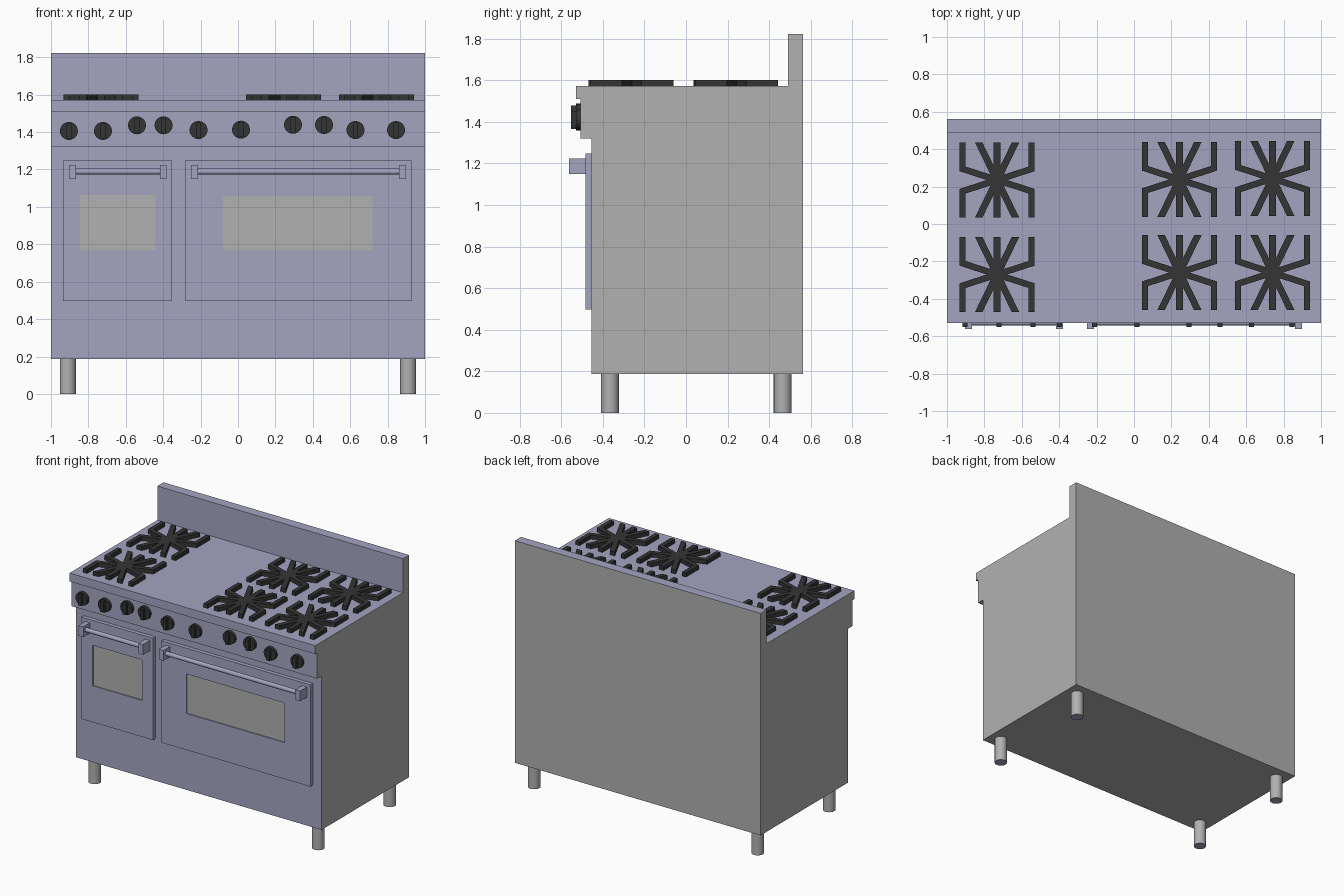
import bpy, bmesh, math
from mathutils import Matrix, Vector

if "Cube" in bpy.data.objects:
    bpy.data.objects.remove(bpy.data.objects["Cube"])


def material(name, rgb):
    m = bpy.data.materials.new(name)
    m.diffuse_color = (*rgb, 1)
    m.use_nodes = True
    m.node_tree.nodes["Principled BSDF"].inputs["Base Color"].default_value = m.diffuse_color
    return m


STEEL = material("blue_steel", (0.37, 0.375, 0.53))
GREY = material("grey_panel", (0.44, 0.44, 0.44))
BLACK = material("black_iron", (0.035, 0.035, 0.035))


def finish(bm, name, mats, smooth=False):
    bmesh.ops.recalc_face_normals(bm, faces=bm.faces)
    me = bpy.data.meshes.new(name)
    bm.to_mesh(me)
    bm.free()
    for m in mats:
        me.materials.append(m)
    if smooth:
        me.shade_smooth()
        me.set_sharp_from_angle(angle=math.radians(35))
    ob = bpy.data.objects.new(name, me)
    bpy.context.collection.objects.link(ob)
    return ob


def prism(bm, points, offset):
    """Extrude a closed outline of 3D points along offset."""
    face = bm.faces.new([bm.verts.new(p) for p in points])
    new = bmesh.ops.extrude_face_region(bm, geom=[face], use_keep_orig=True)["geom"]
    verts = [g for g in new if isinstance(g, bmesh.types.BMVert)]
    bmesh.ops.translate(bm, verts=verts, vec=offset)


def box(bm, x0, x1, y0, y1, z0, z1):
    mat = Matrix.Translation(((x0 + x1) / 2, (y0 + y1) / 2, (z0 + z1) / 2))
    mat = mat @ Matrix.Diagonal((x1 - x0, y1 - y0, z1 - z0, 1))
    bmesh.ops.create_cube(bm, size=1, matrix=mat)


def cylinder(bm, start, end, r, sides=24):
    a, b = Vector(start), Vector(end)
    rot = (b - a).to_track_quat('Z', 'Y').to_matrix().to_4x4()
    bmesh.ops.create_cone(bm, cap_ends=True, segments=sides, radius1=r, radius2=r,
                          depth=(b - a).length,
                          matrix=Matrix.Translation((a + b) / 2) @ rot)


# Body: side profile with cooktop lip, control panel and backsplash
profile = [(-.455, .188), (.562, .188), (.562, 1.822), (.49, 1.822), (.49, 1.572),
           (-.53, 1.572), (-.53, 1.51), (-.507, 1.51), (-.507, 1.32), (-.455, 1.32)]
bm = bmesh.new()
prism(bm, [(-1, y, z) for y, z in profile], (2, 0, 0))
body = finish(bm, "range_body", [STEEL, GREY])
for p in body.data.polygons:      # ends, back and underside are grey
    n = p.normal
    if abs(n.x) > .9 or n.y > .9 or n.z < -.9:
        p.material_index = 1


# Oven doors with a recessed window
def door(name, x0, x1, wx0, wx1, wz1):
    z0, z1, wz0, yf, yb, yr = .498, 1.247, .766, -.484, -.455, -.476
    bm = bmesh.new()

    def ring(xa, xb, za, zb, y):
        return [bm.verts.new((x, y, z)) for x, z in
                ((xa, za), (xb, za), (xb, zb), (xa, zb))]
    rings = [ring(x0, x1, z0, z1, yb), ring(x0, x1, z0, z1, yf),
             ring(wx0, wx1, wz0, wz1, yf), ring(wx0, wx1, wz0, wz1, yr)]
    for a, b in zip(rings, rings[1:]):
        for i in range(4):
            j = (i + 1) % 4
            bm.faces.new((a[i], a[j], b[j], b[i]))
    bm.faces.new(rings[0])
    bm.faces.new(rings[3]).material_index = 1
    finish(bm, name, [STEEL, GREY])


# Door handles: two brackets and a round bar
def handle(name, x0, x1):
    bm = bmesh.new()
    for x in (x0, x1):
        box(bm, x - .019, x + .019, -.562, -.484, 1.148, 1.224)
    cylinder(bm, (x0, -.527, 1.189), (x1, -.527, 1.189), .016)
    finish(bm, name, [STEEL], True)


door("small_oven_door", -.936, -.353, -.845, -.441, 1.064)
door("large_oven_door", -.283, .928, -.08, .719, 1.057)
handle("small_door_handle", -.885, -.398)
handle("large_door_handle", -.232, .880)

# Control knobs: disc with an upright grip
knobs = [(-.904, 1.406), (-.722, 1.406), (-.54, 1.436), (-.398, 1.436), (-.211, 1.411),
         (.016, 1.413), (.294, 1.439), (.46, 1.438), (.628, 1.411), (.845, 1.411)]
for i, (x, z) in enumerate(knobs):
    bm = bmesh.new()
    cylinder(bm, (x, -.505, z), (x, -.53, z), .048)
    box(bm, x - .013, x + .013, -.552, -.528, z - .04, z + .04)
    finish(bm, f"knob_{i + 1}", [BLACK], True)

# Burner grates: one quarter outline mirrored into the full star shape
quarter = [(.055, 0), (.2, .047), (.2, .2), (.168, .2), (.168, .072), (.035, .029),
           (.118, .2), (.078, .2), (.018, .076), (.018, .2)]
half = quarter + [(-x, y) for x, y in reversed(quarter)]
star = half + [(x, -y) for x, y in reversed(half[1:-1])]
grates = [(-.732, .235), (-.732, -.27), (.243, .238), (.243, -.26), (.74, .243), (.74, -.26)]
for i, (cx, cy) in enumerate(grates):
    bm = bmesh.new()
    prism(bm, [(cx + x, cy + y, 1.571) for x, y in star], (0, 0, .031))
    finish(bm, f"burner_grate_{i + 1}", [BLACK])

# Round legs with steel feet undersides
for side, sx in (("left", -1), ("right", 1)):
    for end, y in (("front", -.366), ("back", .465)):
        bm = bmesh.new()
        cylinder(bm, (sx * .91, y, 0), (sx * .91, y, .19), .043)
        leg = finish(bm, f"{end}_{side}_leg", [GREY, STEEL], True)
        for p in leg.data.polygons:
            if p.normal.z < -.9:
                p.material_index = 1
